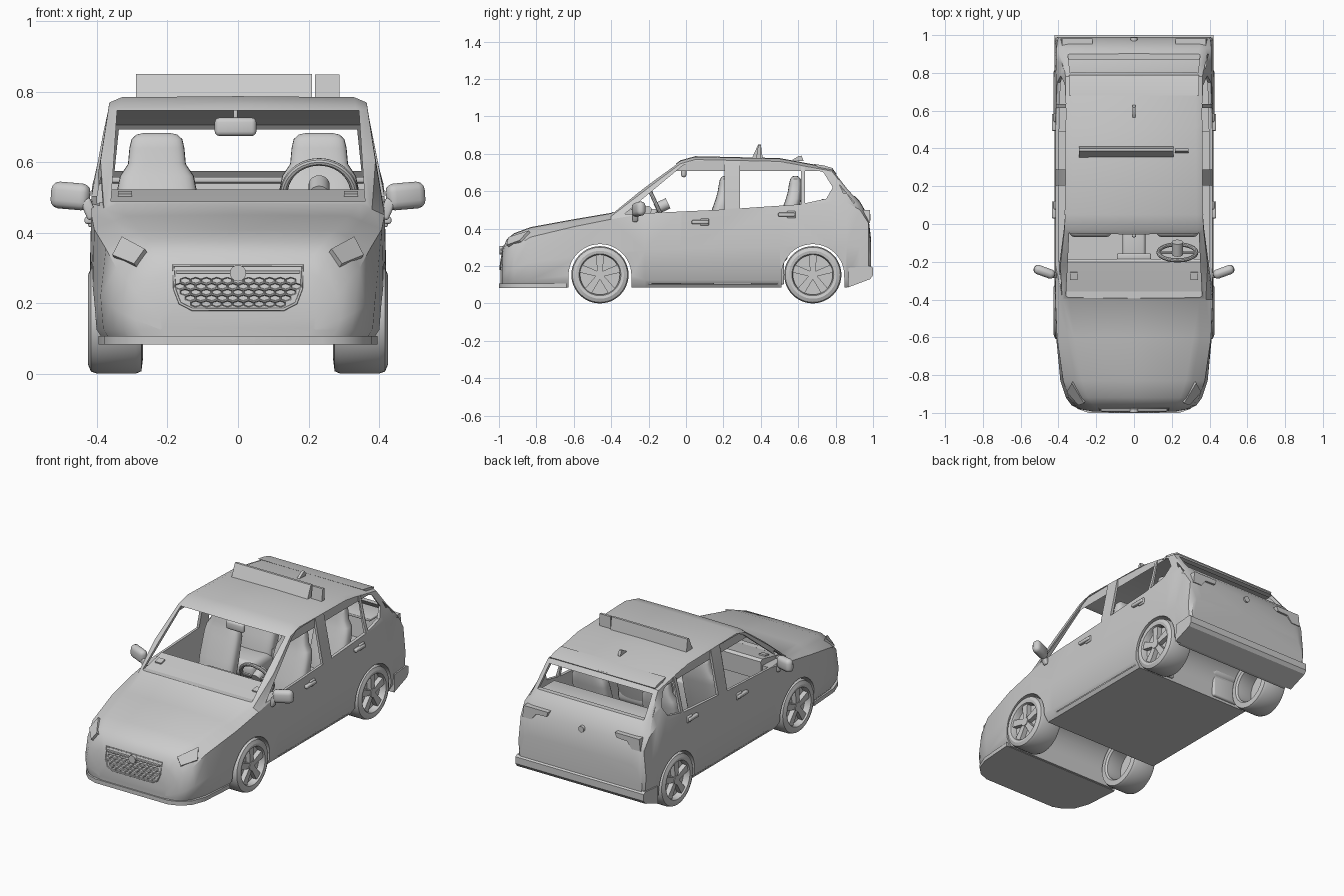
import bpy, bmesh
from math import sin, cos, pi, radians
from mathutils import Matrix, Vector, Euler

if "Cube" in bpy.data.objects:
    bpy.data.objects.remove(bpy.data.objects["Cube"])


def finish(name, bm, mirror=False):
    bmesh.ops.recalc_face_normals(bm, faces=bm.faces[:])
    me = bpy.data.meshes.new(name)
    bm.to_mesh(me)
    bm.free()
    ob = bpy.data.objects.new(name, me)
    bpy.context.collection.objects.link(ob)
    if mirror:
        ob.modifiers.new("Mirror", 'MIRROR').use_mirror_merge = False
    return ob


def loft(name, rings, closed=False, mirror=False):
    bm = bmesh.new()
    vs = [[bm.verts.new(p) for p in r] for r in rings]
    n = len(rings[0])
    for i in range(len(vs) if closed else len(vs) - 1):
        a, b = vs[i], vs[(i + 1) % len(vs)]
        for j in range(n):
            k = (j + 1) % n
            bm.faces.new((a[j], a[k], b[k], b[j]))
    if not closed:
        bm.faces.new(vs[0])
        bm.faces.new(vs[-1])
    return finish(name, bm, mirror)


def prism(name, pts, axis, a, b, mirror=False):
    put = {'x': lambda u, v, t: (t, u, v), 'y': lambda u, v, t: (u, t, v),
           'z': lambda u, v, t: (u, v, t)}[axis]
    return loft(name, [[put(u, v, t) for u, v in pts] for t in (a, b)], mirror=mirror)


def rbox(name, c, size, bevel=0.01, rot=(0, 0, 0), mirror=False):
    bm = bmesh.new()
    bmesh.ops.create_cube(bm, size=1, matrix=Matrix.LocRotScale(Vector(c), Euler(rot), Vector(size)))
    if bevel:
        bmesh.ops.bevel(bm, geom=bm.edges[:], offset=bevel, segments=3, profile=0.5, affect='EDGES')
    return finish(name, bm, mirror)


def circle(u, v, r, n=32):
    return [(u + r * cos(2 * pi * i / n), v + r * sin(2 * pi * i / n)) for i in range(n)]


def cut(target, cutter, op='DIFFERENCE'):
    m = target.modifiers.new("Cut", 'BOOLEAN')
    m.operation, m.solver, m.object = op, 'EXACT', cutter
    bpy.context.view_layer.objects.active = target
    bpy.ops.object.modifier_apply(modifier=m.name)
    bpy.data.objects.remove(cutter)


# Body: lofted sections (y, bottom z, belt z, top z, mid / belt / top half widths)
stations = [
    (-.992, .09, .16, .21, .22, .22, .20), (-.98, .085, .22, .29, .29, .28, .23),
    (-.96, .085, .26, .34, .33, .31, .25), (-.92, .085, .30, .375, .36, .345, .28),
    (-.83, .085, .355, .408, .39, .375, .31), (-.6, .085, .41, .45, .412, .408, .35),
    (-.4, .085, .45, .484, .42, .416, .38), (-.22, .085, .48, .622, .42, .415, .39),
    (-.03, .085, .49, .765, .42, .415, .368), (.05, .085, .50, .787, .42, .415, .365),
    (.5, .085, .52, .777, .42, .415, .362), (.78, .085, .54, .725, .42, .412, .362),
    (.86, .085, .54, .62, .42, .41, .375), (.93, .11, .50, .545, .42, .41, .38),
    (.975, .13, .43, .465, .42, .405, .38), (.99, .15, .3, .34, .405, .395, .37)]
rings = []
for y, zb, zl, zt, wm, wb, wt in stations:
    half = [(wm - .035, zb), (wm - .008, zb + .04), (wm, (zb + zl) / 2), (wb, zl),
            (wt, zt - .018), (wt - .035, zt - .003)]
    rings.append([(x, y, z) for x, z in half] + [(0, y, zt)] + [(-x, y, z) for x, z in reversed(half)])
body = loft("car_body", rings)

# Cabin cavity
cavity = prism("cavity", [(-.2, .105), (.49, .105), (.49, .34), (.88, .34), (.9, .54), (.8, .66),
                          (.76, .705), (.5, .757), (.05, .766), (-.03, .74), (-.36, .487),
                          (-.2, .487)], 'x', -.6, .6)
cut(cavity, prism("taper", [(-.4, 0), (.4, 0), (.4, .5), (.343, .8), (-.343, .8), (-.4, .5)],
                  'y', -1, 1), 'INTERSECT')
cut(body, cavity)

# Window openings
for pts in ([(-.33, .477), (.205, .502), (.205, .762), (.03, .76), (-.02, .735)],
            [(.288, .508), (.615, .53), (.615, .747), (.288, .762)],
            [(.635, .535), (.75, .56), (.785, .62), (.735, .7), (.635, .735)]):
    cut(body, prism("window", pts, 'x', .3605, .6, mirror=True))
cut(body, prism("windscreen", [(-.36, .489), (.36, .489), (.343, .746), (-.343, .746)], 'y', -.6, .01))
cut(body, prism("rear_window", [(-.35, .575), (.35, .575), (.338, .692), (-.338, .692)], 'y', .73, 1.1))

# Wheel tunnels
axles = (-.46, .678)
for y0 in axles:
    arch = [(y0 + .168 * cos(pi * i / 24), .15 + .167 * sin(pi * i / 24)) for i in range(25)]
    cut(body, prism("tunnel", arch + [(y0 - .17, -.1), (y0 + .17, -.1)], 'x', -.6, .6))

# Bumper lips and roof spoiler
lip = [(.24, -1), (.3, -.978), (.35, -.93), (.38, -.85), (.395, -.64)]
prism("front_lip", lip + [(-x, y) for x, y in reversed(lip)], 'z', .083, .107)
prism("rear_bumper", [(.865, .085), (.985, .13), (1, .15), (1, .19), (.985, .2), (.87, .19)],
      'x', -.422, .422)
prism("roof_spoiler", [(.68, .746), (.74, .737), (.788, .722), (.775, .7), (.72, .72)], 'x', -.345, .345)

# Wheels: tyre, backing disc, hub and five spokes
tyre = [(.27, .115), (.274, .146), (.29, .153), (.4, .153), (.417, .147), (.425, .128),
        (.422, .112), (.41, .106), (.28, .106)]
for y0, end in zip(axles, ("front", "rear")):
    loft(end + "_tyre", [[(x, y0 + r * cos(2 * pi * i / 48), .153 + r * sin(2 * pi * i / 48))
                          for x, r in tyre] for i in range(48)], closed=True, mirror=True)
    prism(end + "_wheel_disc", circle(y0, .153, .108), 'x', .375, .385, True)
    prism(end + "_hub", circle(y0, .153, .026, 20), 'x', .38, .417, True)
    for i in range(5):
        a = pi / 2 + 2 * pi * i / 5
        pts = [(y0 + r * cos(a) - t * sin(a), .153 + r * sin(a) + t * cos(a))
               for r, t in ((.015, -.014), (.108, -.022), (.108, .022), (.015, .014))]
        prism(end + "_spoke", pts, 'x', .384, .413, True)

# Seats: lofted backs with headrests, soft cushions
back = [(.25, .12, .10, .045), (.28, .125, .112, .05), (.4, .155, .115, .05), (.52, .19, .113, .045),
        (.56, .2, .105, .041), (.595, .206, .082, .037), (.64, .21, .078, .034),
        (.665, .21, .072, .028), (.678, .21, .058, .017), (.682, .21, .04, .008)]


def soft(a, p=.6):
    c, s = cos(a), sin(a)
    return abs(c) ** p * (1 if c > 0 else -1), abs(s) ** p * (1 if s > 0 else -1)


for dy, row in ((0, "front"), (.375, "rear")):
    loft(row + "_seat_back", [[(.23 + w * soft(2 * pi * i / 28)[0], yc + dy + d * soft(2 * pi * i / 28)[1], z)
                               for i in range(28)] for z, yc, w, d in back], mirror=True)
    rbox(row + "_seat_cushion", (.23, .05 + dy, .27), (.23, .24, .1), .035, mirror=True)
    rbox(row + "_seat_base", (.23, .06 + dy, .165), (.17, .18, .13), .01, mirror=True)

# Dashboard, vents, console and parcel shelf
prism("dashboard", [(-.395, .478), (-.36, .488), (-.2, .522), (-.185, .51), (-.19, .4), (-.22, .4)],
      'x', -.362, .362)
rbox("dash_vent", (.32, -.275, .508), (.04, .04, .012), 0, (.2, 0, 0), True)
rbox("dash_screen", (0, -.175, .47), (.18, .04, .07), .008)
rbox("console", (0, -.09, .24), (.12, .22, .27), .015)
rbox("gear_lever", (0, -.06, .4), (.022, .022, .08), .008)
rbox("parcel_shelf", (0, .8, .55), (.72, .15, .015), .004)

# Steering wheel
tilt = Matrix.Translation((.23, -.15, .51)) @ Matrix.Rotation(radians(115), 4, 'X')
bpy.ops.mesh.primitive_torus_add(major_radius=.1, minor_radius=.011, major_segments=40, minor_segments=10)
bpy.context.object.name = "steering_wheel"
bpy.context.object.matrix_world = tilt
for i in range(3):
    sp = rbox("steering_spoke", (0, .05, 0), (.022, .1, .01), .003)
    sp.matrix_world = tilt @ Matrix.Rotation(pi / 2 + i * pi / 2, 4, 'Z')
hub = prism("steering_hub", circle(0, 0, .03, 20), 'z', -.06, .012)
hub.matrix_world = tilt

# Mirrors
rbox("cabin_mirror", (-.007, -.012, .7), (.118, .028, .052), .013)
rbox("cabin_mirror_stem", (-.007, -.005, .735), (.012, .012, .05), .003)
rbox("side_mirror", (.475, -.253, .504), (.115, .05, .076), .023, (0, -.08, .35), True)
rbox("side_mirror_stem", (.423, -.272, .467), (.03, .03, .06), .008, (0, .4, 0), True)

# Door handles
for y, z in ((.075, .435), (.538, .475)):
    rbox("door_handle", (.424, y, z), (.022, .09, .02), .006, mirror=True)
    rbox("handle_plate", (.416, y + .025, z), (.018, .045, .038), .005, mirror=True)

# Roof sign and antenna fin
wedge = [(.352, .775), (.41, .775), (.4, .85), (.386, .85)]
prism("roof_sign", wedge, 'x', -.29, .21)
prism("roof_sign_end", [(.375, .775), (.4, .775), (.4, .848), (.386, .848)], 'x', .218, .288)
prism("antenna_fin", [(.565, .765), (.63, .76), (.618, .79), (.6, .787)], 'x', -.008, .008)


# Grille: honeycomb, bar, frame and plain round cap
def face_y(z):
    return -.993 + max(0, z - .2) * .16


bm = bmesh.new()
for row in range(5):
    z = .264 - row * .0165
    lim = (.165, .165, .158, .145, .13)[row]
    for i in range(-7, 8):
        x = i * .03 + (row % 2) * .015
        if abs(x) <= lim:
            bmesh.ops.create_circle(bm, cap_ends=True, segments=6, radius=.0155,
                                    matrix=Matrix.Translation((x, face_y(z) - .002, z))
                                    @ Matrix.Diagonal((1.1, 1, .62, 1)) @ Matrix.Rotation(pi / 2, 4, 'X'))
mesh = finish("grille_mesh", bm)
wire = mesh.modifiers.new("Wire", 'WIREFRAME')
wire.thickness = .005
rbox("grille_bar", (0, -.985, .288), (.35, .014, .009), .002)
prism("grille_cap", circle(0, .285, .023, 24), 'y', -.998, -.96)
crv = bpy.data.curves.new("grille_frame", 'CURVE')
crv.dimensions, crv.bevel_depth, crv.bevel_resolution = '3D', .004, 1
outline = [(-.183, .307), (.183, .307), (.18, .24), (.165, .2), (.13, .182),
           (-.13, .182), (-.165, .2), (-.18, .24)]
spl = crv.splines.new('POLY')
spl.points.add(len(outline) - 1)
for p, (x, z) in zip(spl.points, outline):
    p.co = (x, face_y(z), z, 1)
spl.use_cyclic_u = True
bpy.context.collection.objects.link(bpy.data.objects.new("grille_frame", crv))

# Headlights and tail lights
quad = [Vector(p) for p in ((.26, -.942, .347), (.325, -.835, .382), (.352, -.882, .33), (.29, -.952, .305))]
n = Vector((.4, -.65, .6))
loft("headlight", [[p + n * d for p in quad] for d in (-.03, .012)], mirror=True)
prism("tail_light", [(.22, .5), (.38, .5), (.388, .43), (.33, .43), (.3, .468), (.23, .472)],
      'y', .93, .983, True)
prism("tailgate_cap", circle(0, .46, .018, 20), 'y', .95, .987)

# Smooth shading with sharp edges kept
bpy.ops.object.select_all(action='DESELECT')
for ob in bpy.context.scene.objects:
    if ob.type == 'MESH':
        ob.select_set(True)
        bpy.context.view_layer.objects.active = ob
bpy.ops.object.shade_smooth_by_angle(angle=radians(32))
